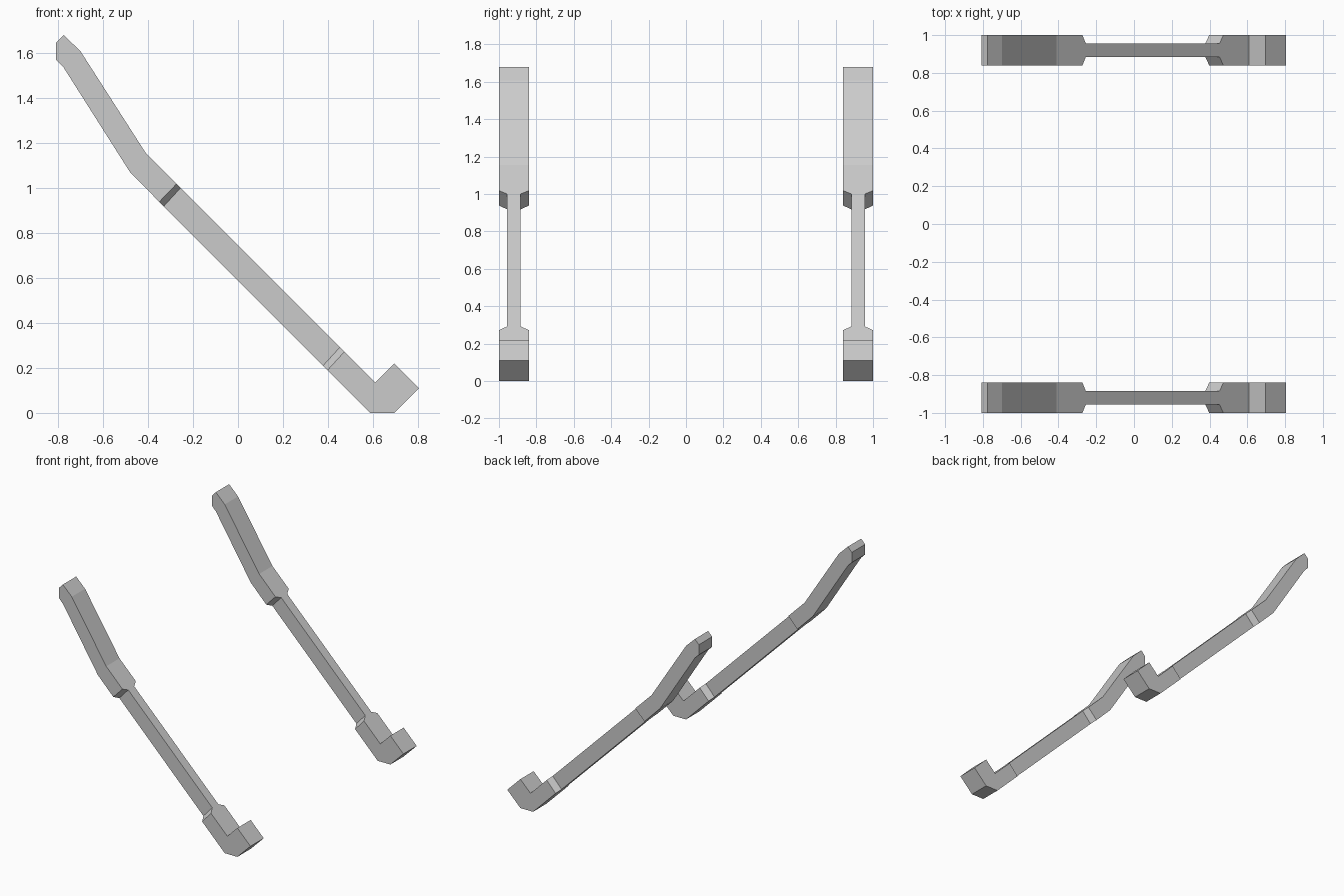
import bpy, bmesh

if "Cube" in bpy.data.objects:
    bpy.data.objects.remove(bpy.data.objects["Cube"])

WIDE, THIN, Y_MID = 0.08, 0.036, 0.92

# Side outline (x, z, half thickness), clockwise from the head's lower front corner
outline = [
    # head, top edge
    (-0.48, 1.07, WIDE), (-0.775, 1.535, WIDE), (-0.808, 1.568, WIDE),
    (-0.808, 1.645, WIDE), (-0.775, 1.68, WIDE), (-0.70, 1.607, WIDE),
    (-0.41, 1.155, WIDE), (-0.273, 1.018, WIDE),
    # thin shaft, top edge
    (-0.255, 1.0, THIN), (0.453, 0.292, THIN),
    # hooked foot
    (0.473, 0.272, WIDE), (0.61, 0.135, WIDE), (0.695, 0.22, WIDE),
    (0.805, 0.11, WIDE), (0.695, 0.0, WIDE), (0.588, 0.0, WIDE),
    (0.398, 0.19, WIDE),
    # thin shaft, bottom edge
    (0.378, 0.21, THIN), (-0.33, 0.918, THIN),
    # head, bottom edge
    (-0.35, 0.938, WIDE),
]
# Side panels: head, upper taper, shaft, lower taper, foot
panels = [[19] + list(range(0, 8)), [7, 8, 18, 19], [8, 9, 17, 18],
          [9, 10, 16, 17], list(range(10, 17))]

bm = bmesh.new()
front = [bm.verts.new((x, Y_MID - w, z)) for x, z, w in outline]
back = [bm.verts.new((x, Y_MID + w, z)) for x, z, w in outline]
for p in panels:
    bm.faces.new([front[i] for i in p])
    bm.faces.new([back[i] for i in reversed(p)])
n = len(outline)
for i in range(n):
    j = (i + 1) % n
    bm.faces.new((front[j], front[i], back[i], back[j]))
bmesh.ops.recalc_face_normals(bm, faces=bm.faces)

mesh = bpy.data.meshes.new("support_arms")
bm.to_mesh(mesh)
bm.free()
arms = bpy.data.objects.new("support_arms", mesh)
bpy.context.collection.objects.link(arms)

# Matching arm on the opposite side
mirror = arms.modifiers.new("opposite_arm", 'MIRROR')
mirror.use_axis = (False, True, False)
